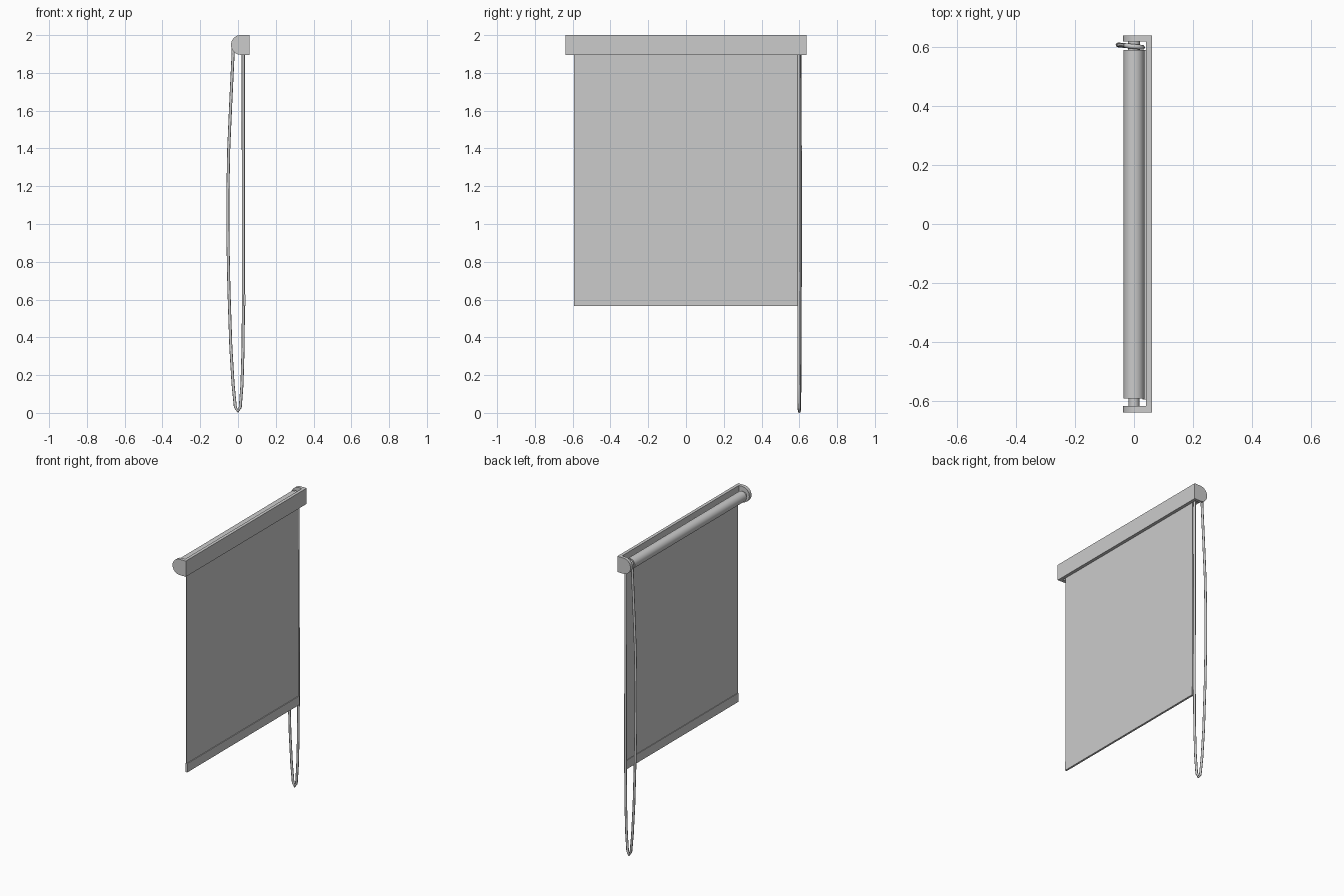
import bpy, bmesh, math
from mathutils import Matrix, Vector

cube = bpy.data.objects.get("Cube")
if cube:
    bpy.data.objects.remove(cube, do_unlink=True)

GREY = (0.6, 0.6, 0.6, 1)
grey = bpy.data.materials.new("light_grey")
grey.use_nodes = True
grey.diffuse_color = GREY
grey.node_tree.nodes["Principled BSDF"].inputs["Base Color"].default_value = GREY

AXIS_Z = 1.948
HALF_H = 0.0525


def finish(name, bm, smooth=False):
    bmesh.ops.recalc_face_normals(bm, faces=bm.faces)
    mesh = bpy.data.meshes.new(name)
    bm.to_mesh(mesh)
    bm.free()
    mesh.materials.append(grey)
    obj = bpy.data.objects.new(name, mesh)
    bpy.context.collection.objects.link(obj)
    if smooth:
        bpy.ops.object.select_all(action="DESELECT")
        obj.select_set(True)
        bpy.context.view_layer.objects.active = obj
        bpy.ops.object.shade_smooth_by_angle(angle=math.radians(40))
    return obj


def box(name, lo, hi):
    lo, hi = Vector(lo), Vector(hi)
    bm = bmesh.new()
    m = Matrix.Translation((lo + hi) / 2) @ Matrix.Diagonal((*(hi - lo), 1))
    bmesh.ops.create_cube(bm, size=1, matrix=m)
    return finish(name, bm)


def rod(name, radius, y0, y1):
    bm = bmesh.new()
    m = Matrix.Translation((0, (y0 + y1) / 2, AXIS_Z)) @ Matrix.Rotation(math.pi / 2, 4, "X")
    bmesh.ops.create_cone(bm, cap_ends=True, segments=32, radius1=radius,
                          radius2=radius, depth=y1 - y0, matrix=m)
    return finish(name, bm, True)


# D-shaped end brackets: square towards the fascia, round behind
def bracket(name, y0, y1):
    cx = HALF_H - 0.037
    pts = [(0.061, AXIS_Z - HALF_H), (0.061, AXIS_Z + HALF_H)]
    for i in range(17):
        a = math.pi / 2 + math.pi * i / 16
        pts.append((cx + HALF_H * math.cos(a), AXIS_Z + HALF_H * math.sin(a)))
    bm = bmesh.new()
    face = bm.faces.new([bm.verts.new((x, y0, z)) for x, z in pts])
    ext = bmesh.ops.extrude_face_region(bm, geom=[face])
    moved = [v for v in ext["geom"] if isinstance(v, bmesh.types.BMVert)]
    bmesh.ops.translate(bm, verts=moved, vec=(0, y1 - y0, 0))
    finish(name, bm, True)


bracket("front_bracket", -0.638, -0.615)
bracket("back_bracket", 0.617, 0.638)

# Fascia between the brackets
box("fascia", (0.04, -0.638, AXIS_Z - HALF_H), (0.061, 0.638, AXIS_Z + HALF_H))

# Roller tube and its pins
rod("roller", 0.035, -0.59, 0.589)
rod("front_pin", 0.018, -0.616, -0.588)
rod("back_pin", 0.02, 0.587, 0.618)

# Hanging fabric and bottom bar
box("fabric", (0.032, -0.594, 0.58), (0.036, 0.589, AXIS_Z))
box("bottom_bar", (0.028, -0.594, 0.567), (0.041, 0.589, 0.626))

# Pull cord: closed loop over the pulley end of the roller
path = [(-0.026, 1.9), (-0.038, 1.65), (-0.049, 1.4), (-0.054, 1.15), (-0.053, 0.9),
        (-0.048, 0.65), (-0.038, 0.35), (-0.026, 0.15), (-0.014, 0.03), (0, 0.008),
        (0.012, 0.03), (0.021, 0.15), (0.027, 0.35), (0.029, 0.65), (0.027, 1.9)]
for i in range(9):
    a = math.pi * i / 8
    path.append((0.028 * math.cos(a), AXIS_Z + 0.028 * math.sin(a)))
curve = bpy.data.curves.new("pull_cord", "CURVE")
curve.dimensions = "3D"
curve.bevel_depth = 0.008
curve.bevel_resolution = 2
spline = curve.splines.new("POLY")
spline.points.add(len(path) - 1)
for p, (x, z) in zip(spline.points, path):
    p.co = (x, 0.6 - 0.1 * x, z, 1)
spline.use_cyclic_u = True
spline.use_smooth = True
curve.materials.append(grey)
cord = bpy.data.objects.new("pull_cord", curve)
bpy.context.collection.objects.link(cord)
